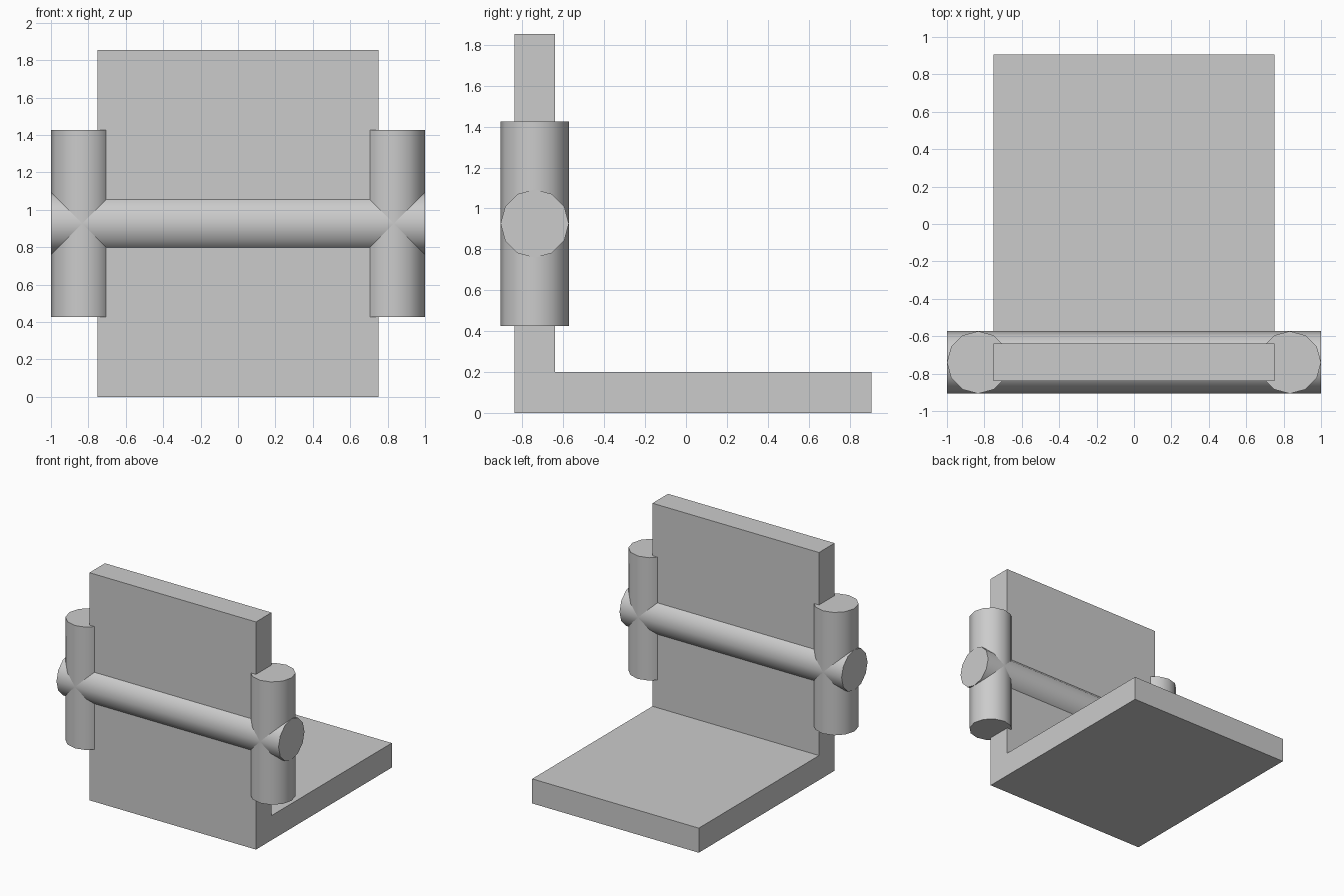
import bpy, bmesh, math
from mathutils import Vector

if "Cube" in bpy.data.objects:
    bpy.data.objects.remove(bpy.data.objects["Cube"])

SIDES, RADIUS = 12, 0.167
BAR_Y, BAR_Z = -0.74, 0.926


def make_object(name, bm):
    bmesh.ops.recalc_face_normals(bm, faces=bm.faces)
    mesh = bpy.data.meshes.new(name)
    bm.to_mesh(mesh)
    bm.free()
    obj = bpy.data.objects.new(name, mesh)
    bpy.context.collection.objects.link(obj)
    return obj


def rod(name, centre, length, rotation=(0, 0, 0)):
    bpy.ops.mesh.primitive_cylinder_add(vertices=SIDES, radius=RADIUS, depth=length,
                                        location=centre, rotation=rotation)
    obj = bpy.context.object
    obj.name = name
    bpy.ops.object.transform_apply(location=False, rotation=True, scale=False)
    bpy.ops.object.shade_smooth_by_angle(angle=math.radians(40))
    return obj


# seat and back: L-shaped side profile extruded across the width
profile = [(-0.84, 0), (0.907, 0), (0.907, 0.2), (-0.64, 0.2), (-0.64, 1.853), (-0.84, 1.853)]
bm = bmesh.new()
face = bm.faces.new([bm.verts.new((-0.75, y, z)) for y, z in profile])
ext = bmesh.ops.extrude_face_region(bm, geom=[face], use_keep_orig=True)
bmesh.ops.translate(bm, vec=Vector((1.5, 0, 0)),
                    verts=[g for g in ext["geom"] if isinstance(g, bmesh.types.BMVert)])
make_object("seat_and_back", bm)

# horizontal bar through the back
rod("cross_bar", (0, BAR_Y, BAR_Z), 2.0, (0, math.pi / 2, 0))

# upright post at each side
for side, label in ((-1, "left"), (1, "right")):
    rod(label + "_post", (side * 0.833, BAR_Y, BAR_Z), 1.0)
